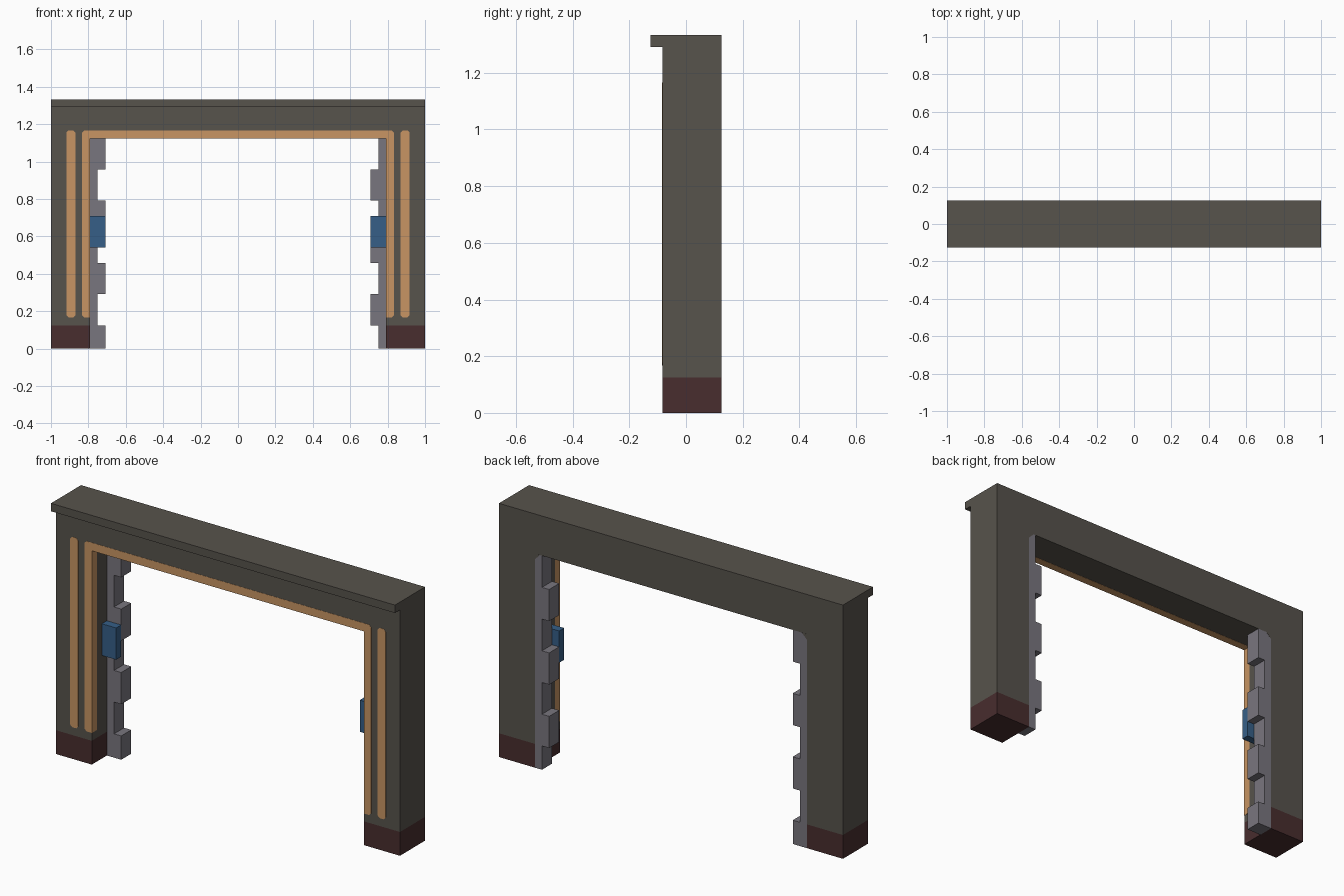
import bpy, bmesh

if "Cube" in bpy.data.objects:
    bpy.data.objects.remove(bpy.data.objects["Cube"])

U = 1 / 24  # design grid step


def mat(name, rgb):
    m = bpy.data.materials.new(name)
    lin = [((c / 255 + 0.055) / 1.055) ** 2.4 for c in rgb]
    m.diffuse_color = (*lin, 1)
    m.use_nodes = True
    m.node_tree.nodes["Principled BSDF"].inputs["Base Color"].default_value = m.diffuse_color
    return m


stone = mat("dark stone", (87, 83, 76))
red = mat("dark red", (72, 45, 46))
orange = mat("orange trim", (200, 149, 99))
grey = mat("grey metal", (121, 118, 126))
blue = mat("blue panel", (54, 95, 135))


def prism(name, pts, y0, y1, material):
    """Extrude an outline in the x-z plane from y0 to y1."""
    bm = bmesh.new()
    face = bm.faces.new([bm.verts.new((x, y0, z)) for x, z in pts])
    ext = bmesh.ops.extrude_face_region(bm, geom=[face])
    vs = [v for v in ext["geom"] if isinstance(v, bmesh.types.BMVert)]
    bmesh.ops.translate(bm, verts=vs, vec=(0, y1 - y0, 0))
    bmesh.ops.recalc_face_normals(bm, faces=bm.faces)
    me = bpy.data.meshes.new(name)
    bm.to_mesh(me)
    bm.free()
    me.materials.append(material)
    ob = bpy.data.objects.new(name, me)
    bpy.context.collection.objects.link(ob)
    return ob


def rect(x0, x1, z0, z1):
    return [(x0, z0), (x1, z0), (x1, z1), (x0, z1)]


FRONT, BACK = -2 * U, 3 * U
IN, TOP, H = 19 * U, 27 * U, 32 * U  # opening half width, opening top, height

# Gate frame and front cornice
prism("gate_frame", [(-1, 3 * U), (-IN, 3 * U), (-IN, TOP), (IN, TOP),
                     (IN, 3 * U), (1, 3 * U), (1, H), (-1, H)], FRONT, BACK, stone)
prism("cornice", rect(-1, 1, 31 * U, H), -3 * U, FRONT, stone)

# Trim around the opening, wrapping onto the inner faces
e, c = 0.001, 0.012
half = [(IN - e, TOP - e), (IN - e, 4 * U), (20 * U - c, 4 * U), (20 * U, 4 * U + c),
        (20 * U, 28 * U - c), (20 * U - c, 28 * U)]
prism("opening_trim", half + [(-x, z) for x, z in reversed(half)],
      FRONT - e, FRONT + U, orange)

for s, side in ((-1, "left"), (1, "right")):
    def part(name, pts, y0, y1, m):
        prism(f"{side}_{name}", [(s * x, z) for x, z in pts], y0, y1, m)

    part("pillar_base", rect(IN, 1, 0, 3 * U), FRONT, BACK, red)

    # Outer stripe with clipped corners
    a, b, lo, hi = 0.87, 0.918, 4 * U, 28 * U
    part("stripe", [(a + c, lo), (b - c, lo), (b, lo + c), (b, hi - c),
                    (b - c, hi), (a + c, hi), (a, hi - c), (a, lo + c)],
         FRONT - e, FRONT + U / 4, orange)

    # Toothed door edge: the two sides interlock
    pts = [(IN, TOP), (IN, 0)]
    wide, z = s < 0, 0
    for nz in (3, 7, 11, 15, 19, 23, 27):
        x = (17 if wide else 18) * U
        pts += [(x, z * U), (x, nz * U)]
        wide, z = not wide, nz
    part("toothed_door_edge", pts, U, BACK, grey)
    part("corner_fill", [(IN, TOP), (IN - 0.03, TOP), (IN, TOP - 0.03)],
         BACK - 0.001, BACK + 0.0005, stone)

    # Control panel in front of the door edge
    part("control_panel", rect(17 * U, IN, 13 * U, 17 * U), 0, U, blue)
